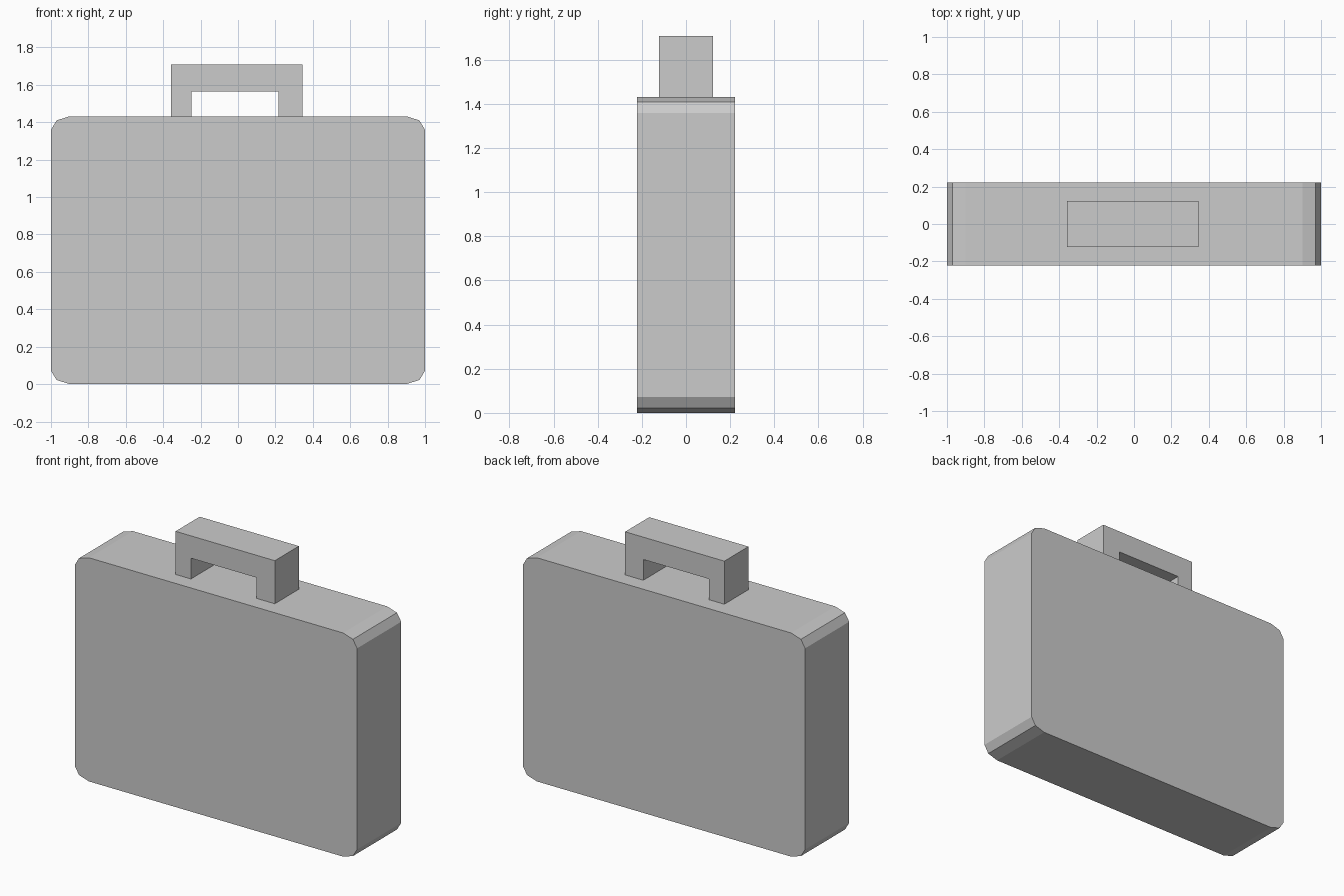
import bpy
import bmesh

if "Cube" in bpy.data.objects:
    bpy.data.objects.remove(bpy.data.objects["Cube"])

grey = bpy.data.materials.new("plain grey")
grey.diffuse_color = (0.6, 0.6, 0.6, 1.0)
grey.use_nodes = True
grey.node_tree.nodes["Principled BSDF"].inputs["Base Color"].default_value = grey.diffuse_color


def extrude_profile(name, outline, half_depth):
    """Closed x-z outline extruded evenly along y."""
    bm = bmesh.new()
    face = bm.faces.new([bm.verts.new((x, -half_depth, z)) for x, z in outline])
    new = bmesh.ops.extrude_face_region(bm, geom=[face])["geom"]
    moved = [v for v in new if isinstance(v, bmesh.types.BMVert)]
    bmesh.ops.translate(bm, verts=moved, vec=(0, 2 * half_depth, 0))
    bmesh.ops.recalc_face_normals(bm, faces=bm.faces)
    mesh = bpy.data.meshes.new(name)
    bm.to_mesh(mesh)
    bm.free()
    mesh.materials.append(grey)
    obj = bpy.data.objects.new(name, mesh)
    bpy.context.collection.objects.link(obj)
    return obj


# Case body: one faceted corner mirrored to all four
HEIGHT = 1.432
corner = [(0.90, 0.0), (0.97, 0.022), (1.0, 0.072)]
right = corner + [(x, HEIGHT - z) for x, z in reversed(corner)]
body = right + [(-x, z) for x, z in reversed(right)]
extrude_profile("case_body", body, 0.223)

# Handle: squared arch, feet sunk slightly into the case
foot, inner, top = HEIGHT - 0.005, 1.565, 1.708
handle = [(-0.357, foot), (-0.357, top), (0.346, top), (0.346, foot),
          (0.217, foot), (0.217, inner), (-0.248, inner), (-0.248, foot)]
extrude_profile("carry_handle", handle, 0.122)
